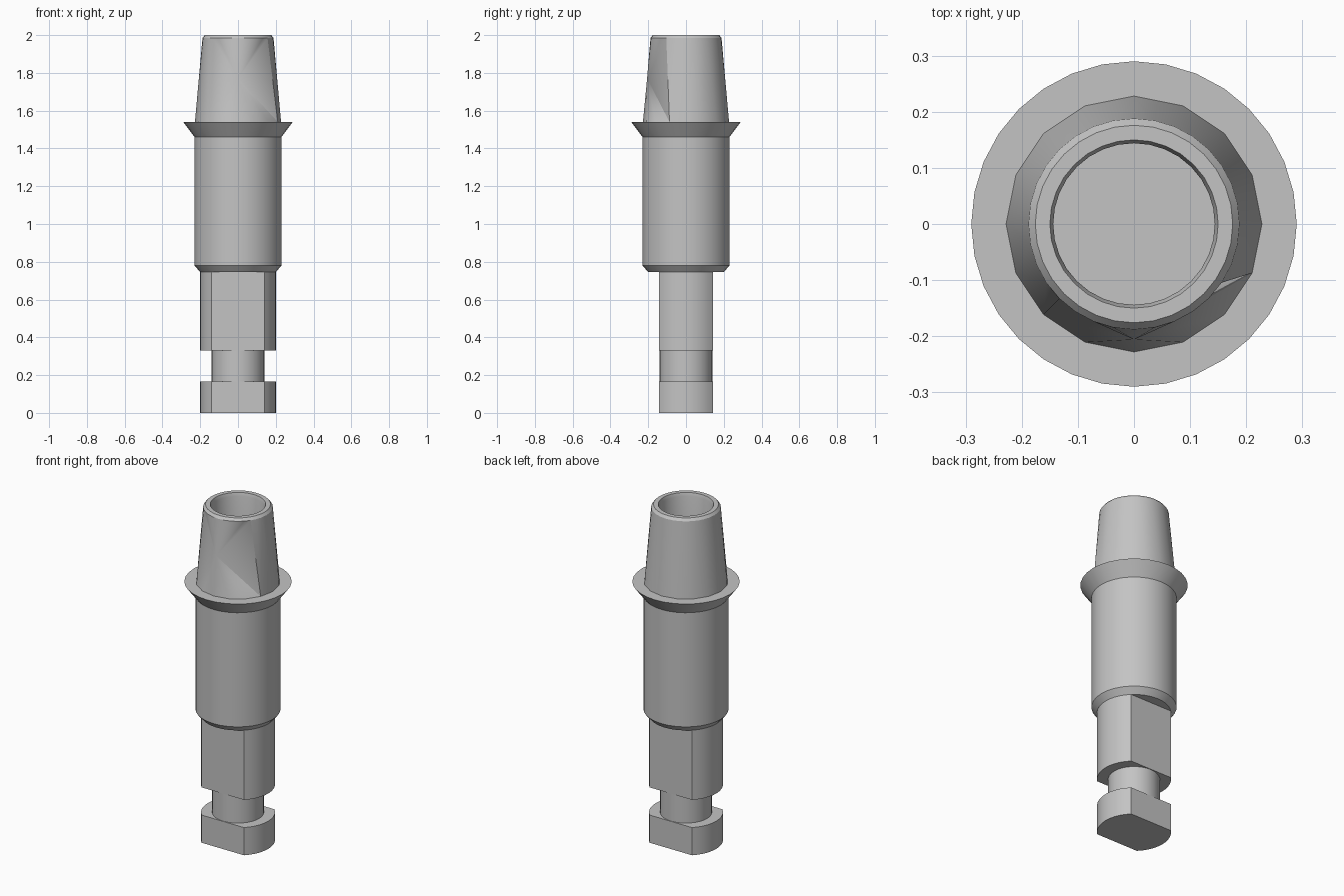
import bpy, bmesh, math

cube = bpy.data.objects.get("Cube")
if cube:
    bpy.data.objects.remove(cube, do_unlink=True)

GREY = (0.55, 0.55, 0.55, 1.0)
metal = bpy.data.materials.new("plain grey metal")
metal.use_nodes = True
metal.diffuse_color = GREY
metal.node_tree.nodes["Principled BSDF"].inputs["Base Color"].default_value = GREY


def finish(name, bm):
    """Turn a bmesh into a smooth-shaded object."""
    bmesh.ops.remove_doubles(bm, verts=bm.verts, dist=1e-5)
    bmesh.ops.recalc_face_normals(bm, faces=bm.faces)
    mesh = bpy.data.meshes.new(name)
    bm.to_mesh(mesh)
    bm.free()
    mesh.materials.append(metal)
    obj = bpy.data.objects.new(name, mesh)
    bpy.context.collection.objects.link(obj)
    bpy.ops.object.select_all(action='DESELECT')
    obj.select_set(True)
    bpy.context.view_layer.objects.active = obj
    bpy.ops.object.shade_smooth_by_angle(angle=math.radians(30))
    return obj


def ring(bm, radius, z, count):
    return [bm.verts.new((radius * math.cos(math.tau * i / count),
                          radius * math.sin(math.tau * i / count), z))
            for i in range(count)]


def bridge(bm, low, high):
    n = len(low)
    for i in range(n):
        j = (i + 1) % n
        bm.faces.new((low[i], low[j], high[j], high[i]))


def lathe(bm, profile, count=32, first=None):
    """Skin rings through (radius, z) points; returns first and last ring."""
    rings = [first] if first else []
    rings += [ring(bm, r, z, count) for r, z in profile]
    for low, high in zip(rings, rings[1:]):
        bridge(bm, low, high)
    return rings[0], rings[-1]


def flatted_bar(name, z0, z1, radius=0.2, flat=0.143):
    """Round bar with two parallel flats facing front and back."""
    half = math.asin(flat / radius)
    bm = bmesh.new()
    angles = [side + half * k / 5 for side in (0, math.pi) for k in range(-5, 6)]
    low, high = [[bm.verts.new((radius * math.cos(a), radius * math.sin(a), z))
                  for a in angles] for z in (z0, z1)]
    bridge(bm, low, high)
    bm.faces.new(low)
    bm.faces.new(high)
    return finish(name, bm)


# Foot, neck and shank
flatted_bar("foot", 0.0, 0.165)
bm = bmesh.new()
lathe(bm, [(0.14, 0.165), (0.14, 0.33)])
finish("neck", bm)
flatted_bar("shank", 0.33, 0.745)

# Cylindrical body with chamfered base and flared collar
bm = bmesh.new()
base, _ = lathe(bm, [(0.2, 0.745), (0.23, 0.78), (0.23, 1.46),
                     (0.29, 1.54), (0.22, 1.54)])
bm.faces.new(base)
finish("body_and_collar", bm)

# Tapered post: coarse base ring, finer top ring, faceted front
bm = bmesh.new()
b = ring(bm, 0.228, 1.54, 16)
t = ring(bm, 0.188, 1.985, 32)
FRONT_START, FRONT_END = 10, 15
for i in range(16):
    if FRONT_START <= i < FRONT_END:
        continue
    j, mid, end = (i + 1) % 16, t[2 * i + 1], t[(2 * i + 2) % 32]
    bm.faces.new((b[i], mid, t[2 * i]))
    bm.faces.new((b[i], b[j], mid))
    bm.faces.new((b[j], end, mid))

# Front facets fan out from one point
apex = bm.verts.new((0, -0.206, 1.77))
last = 2 * FRONT_END - 1
bm.faces.new((b[FRONT_END], t[last + 1], t[last]))
edge = b[FRONT_START:FRONT_END + 1] + t[2 * FRONT_START:last + 1][::-1]
for p, q in zip(edge, edge[1:] + edge[:1]):
    bm.faces.new((apex, p, q))

# Rim and blind bore
_, floor = lathe(bm, [(0.176, 2.0), (0.15, 2.0), (0.144, 1.98), (0.144, 1.5)], first=t)
bm.faces.new(floor)
finish("tapered_post", bm)
